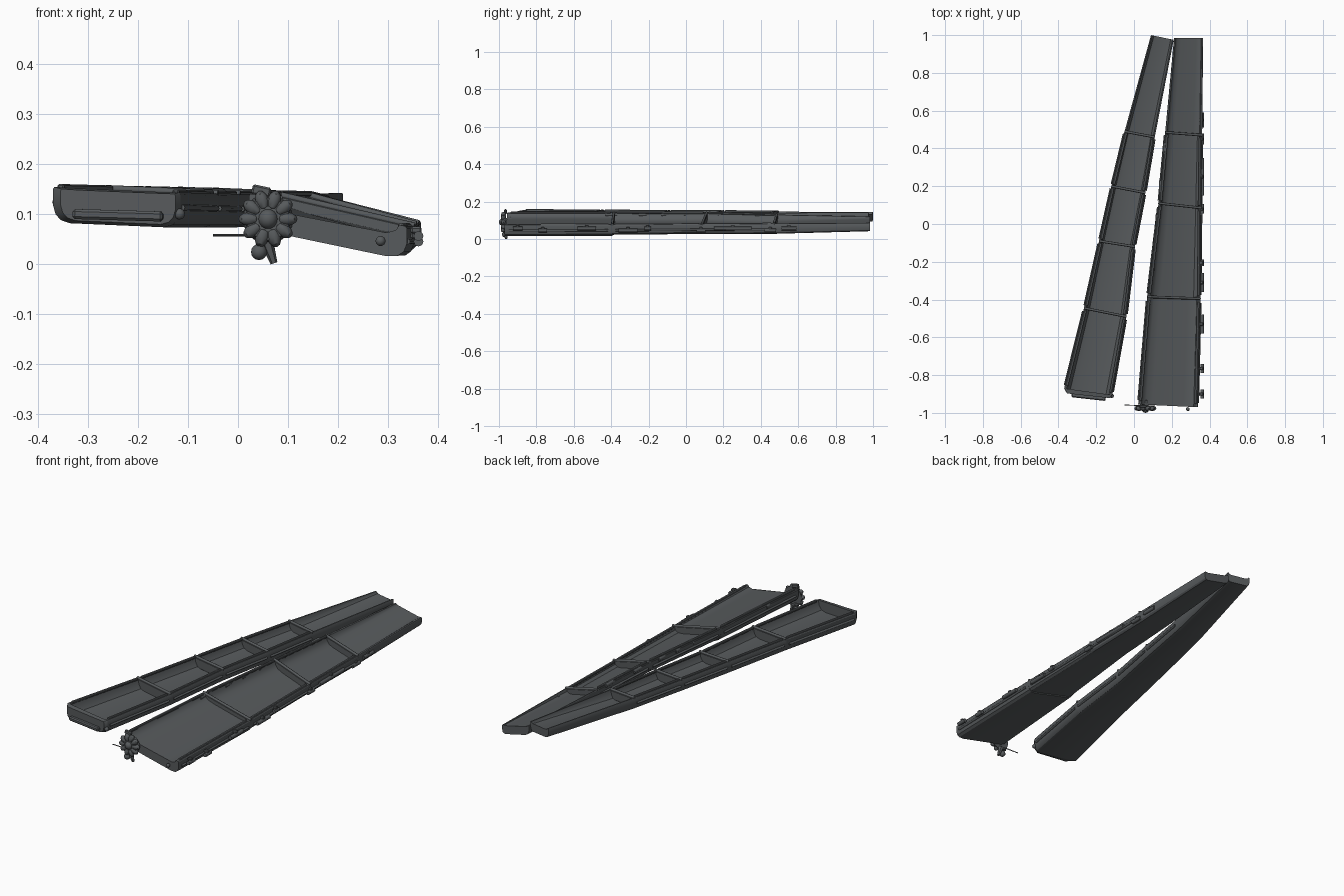
import bpy, bmesh, math
from mathutils import Vector, Matrix

if "Cube" in bpy.data.objects:
    bpy.data.objects.remove(bpy.data.objects["Cube"])


def material(name, c):
    m = bpy.data.materials.new(name)
    m.diffuse_color = (*c, 1)
    m.use_nodes = True
    m.node_tree.nodes["Principled BSDF"].inputs["Base Color"].default_value = m.diffuse_color
    return m


STEEL = material("dark steel", (0.095, 0.103, 0.108))


def finish(name, bm, angle=30):
    bmesh.ops.recalc_face_normals(bm, faces=bm.faces)
    me = bpy.data.meshes.new(name)
    bm.to_mesh(me)
    bm.free()
    me.materials.append(STEEL)
    me.polygons.foreach_set("use_smooth", [True] * len(me.polygons))
    me.set_sharp_from_angle(angle=math.radians(angle))
    ob = bpy.data.objects.new(name, me)
    bpy.context.collection.objects.link(ob)
    return ob


def trough(name, a, b, da, db):
    """Loft one tray section between stations (left, right, height)."""
    bm = bmesh.new()
    rings = []
    for (L, R, h), d in ((a, da), (b, db)):
        L, R = Vector(L), Vector(R)
        prof = [(0, 0.06), (0, .5), (.02, .76), (.06, .92), (.13, 1), (.87, 1), (.94, .92),
                (.98, .76), (1, .5), (1, .06), (.99, 0), (.95, 0), (.93, .5 * d), (.87, .88 * d),
                (.76, d), (.24, d), (.13, .88 * d), (.07, .5 * d), (.05, 0), (.01, 0)]
        rings.append([bm.verts.new(L.lerp(R, u) - Vector((0, 0, h * t))) for u, t in prof])
    n = len(rings[0])
    for i in range(n):
        j = (i + 1) % n
        bm.faces.new((rings[0][i], rings[0][j], rings[1][j], rings[1][i]))
    for r in rings:
        bm.faces.new(r)
    bmesh.ops.triangulate(bm, faces=[f for f in bm.faces if len(f.verts) > 4])
    return finish(name, bm)


def bar(name, p, q, w, h):
    """Box beam from p to q, w wide and h high."""
    p, q = Vector(p), Vector(q)
    x = (q - p).normalized()
    y = Vector((0, 0, 1)).cross(x).normalized()
    rot = Matrix((x, y, x.cross(y))).transposed().to_4x4()
    bm = bmesh.new()
    bmesh.ops.create_cube(bm, size=1, matrix=Matrix.Translation((p + q) / 2) @ rot
                          @ Matrix.Diagonal(((q - p).length, w, h, 1)))
    bmesh.ops.bevel(bm, geom=bm.edges[:], offset=min(w, h) * .25, segments=1, affect='EDGES')
    return finish(name, bm)


def rod(name, p, q, r, r2=None, sides=8):
    p, q = Vector(p), Vector(q)
    bm = bmesh.new()
    rot = (q - p).to_track_quat('Z', 'Y').to_matrix().to_4x4()
    bmesh.ops.create_cone(bm, cap_ends=True, segments=sides, radius1=r,
                          radius2=r if r2 is None else r2, depth=(q - p).length,
                          matrix=Matrix.Translation((p + q) / 2) @ rot)
    return finish(name, bm, 50)


def ball(name, c, r):
    bm = bmesh.new()
    bmesh.ops.create_uvsphere(bm, u_segments=12, v_segments=8, radius=r,
                              matrix=Matrix.Translation(c))
    return finish(name, bm, 60)


# Stations: left rim, right rim, shell height
LEFT = [((-.37, -.87, .154), (-.115, -.905, .143), .071),
        ((-.265, -.445, .151), (-.04, -.49, .141), .069),
        ((-.185, -.09, .149), (.005, -.12, .140), .068),
        ((-.12, .20, .148), (.06, .165, .139), .066),
        ((-.05, .49, .146), (.11, .46, .139), .063),
        ((.09, 1.0, .144), (.21, .975, .142), .05)]
RIGHT = [((.022, -.955, .141), (.338, -.97, .075), .068),
         ((.07, -.385, .141), (.352, -.395, .076), .062),
         ((.13, .11, .140), (.356, .085, .079), .060),
         ((.165, .485, .131), (.361, .47, .081), .060),
         ((.212, .985, .120), (.366, .985, .085), .048)]

# Two opened halves made of tray sections
depthL = [(.75, .75), (.7, .75), (.7, .7), (.7, .7), (.75, .2)]
depthR = [(.35, .35), (.6, .6), (.6, .6), (.5, .1)]
for side, st, dep in (("left", LEFT, depthL), ("right", RIGHT, depthR)):
    for i, (da, db) in enumerate(dep):
        a, b = st[i], st[i + 1]
        if side == "right" and i == 0:      # the front section hangs lower
            b = (b[0], b[1], b[2] + .006)
        trough(f"{side}_tray_{i + 1}", a, b, da, db)
    # Cross dividers and their rounded top ribs
    for i in range(1, len(st) - 1):
        L, R, h = Vector(st[i][0]), Vector(st[i][1]), st[i][2]
        dz = Vector((0, 0, h * .4))
        bar(f"{side}_divider_{i}", L.lerp(R, .02) - dz, L.lerp(R, .98) - dz, .014, h * .75)
        rod(f"{side}_rib_{i}", L, R, .007)
    # Rim rails and side tubes along both long edges
    for k in (0, 1):
        for i in range(len(st) - 2):
            p, q = Vector(st[i][k]), Vector(st[i + 1][k])
            off = Vector((.012 if k == 0 else -.012, 0, 0))
            bar(f"{side}_rail_{k}_{i}", p.lerp(q, .03) + off, p.lerp(q, .97) + off, .014, .012)
            low = Vector((0, 0, -.03))
            rod(f"{side}_side_tube_{k}_{i}", p.lerp(q, .04) + low, p.lerp(q, .96) + low, .006)

# Closed rounded nose of the left half, and the lip below it
nose = ((-.355, -.897, .150), (-.125, -.922, .140), .062)
trough("left_nose", nose, LEFT[0], 0.01, 0.01)
bar("left_nose_lip", (-.33, -.905, .1), (-.15, -.925, .095), .024, .02)
ball("left_nose_stud", (-.117, -.91, .1), .011)

# Stud on the front of the right half
ball("right_front_stud", (.285, -.98, .046), .010)

# Clasp pins along the outer right edge
for i, (y, length) in enumerate(((-.90, .05), (-.765, .045), (-.53, .1), (-.31, .1),
                                 (-.205, .035), (.08, .05), (.25, .2), (.45, .06), (.55, .08))):
    z = .045 if i % 2 else .056
    rod(f"clasp_pin_{i + 1}", (.361, y - length / 2, z), (.361, y + length / 2, z), .010)
    bar(f"clasp_tab_{i + 1}", (.345, y, z + .012), (.367, y, z + .012), .018, .014)

# Latch knuckles along the inner edge of the right half
for i, y in enumerate((-.75, -.4, -.22, -.1, .02, .2, .4)):
    x = .022 + (y + .955) * .1
    rod(f"inner_knuckle_{i + 1}", (x + .004, y - .03, .130), (x + .004, y + .03, .130), .009)

# Flower-shaped rosette at the front: ten petals, disc and domed centre
C = Vector((.06, -.976, .09))
rod("rosette_disc", C + Vector((0, .014, 0)), C - Vector((0, .008, 0)), .050, .042, 20)
bm = bmesh.new()
for k in range(10):
    a = math.tau * k / 10
    m = (Matrix.Translation(C) @ Matrix.Rotation(a, 4, 'Y') @ Matrix.Translation((.038, 0, 0))
         @ Matrix.Diagonal((.021, .014, .0135, 1)))
    bmesh.ops.create_uvsphere(bm, u_segments=8, v_segments=6, radius=1, matrix=m)
finish("rosette_petals", bm, 40)
ball("rosette_dome", C - Vector((0, .004, 0)), .020)

# Small fittings around the rosette
bar("rosette_top_leaf", (.028, -.965, .15), (.065, -.965, .142), .014, .02)
ball("lower_knob", (.042, -.968, .024), .016)
rod("lower_spike", (.056, -.962, .05), (.072, -.962, .0015), .014, .007, 6)
rod("thin_pin", (-.05, -.958, .058), (.05, -.962, .058), .0025, None, 6)
rod("rosette_shank", (.06, -.975, .09), (.06, -.93, .1), .018)
